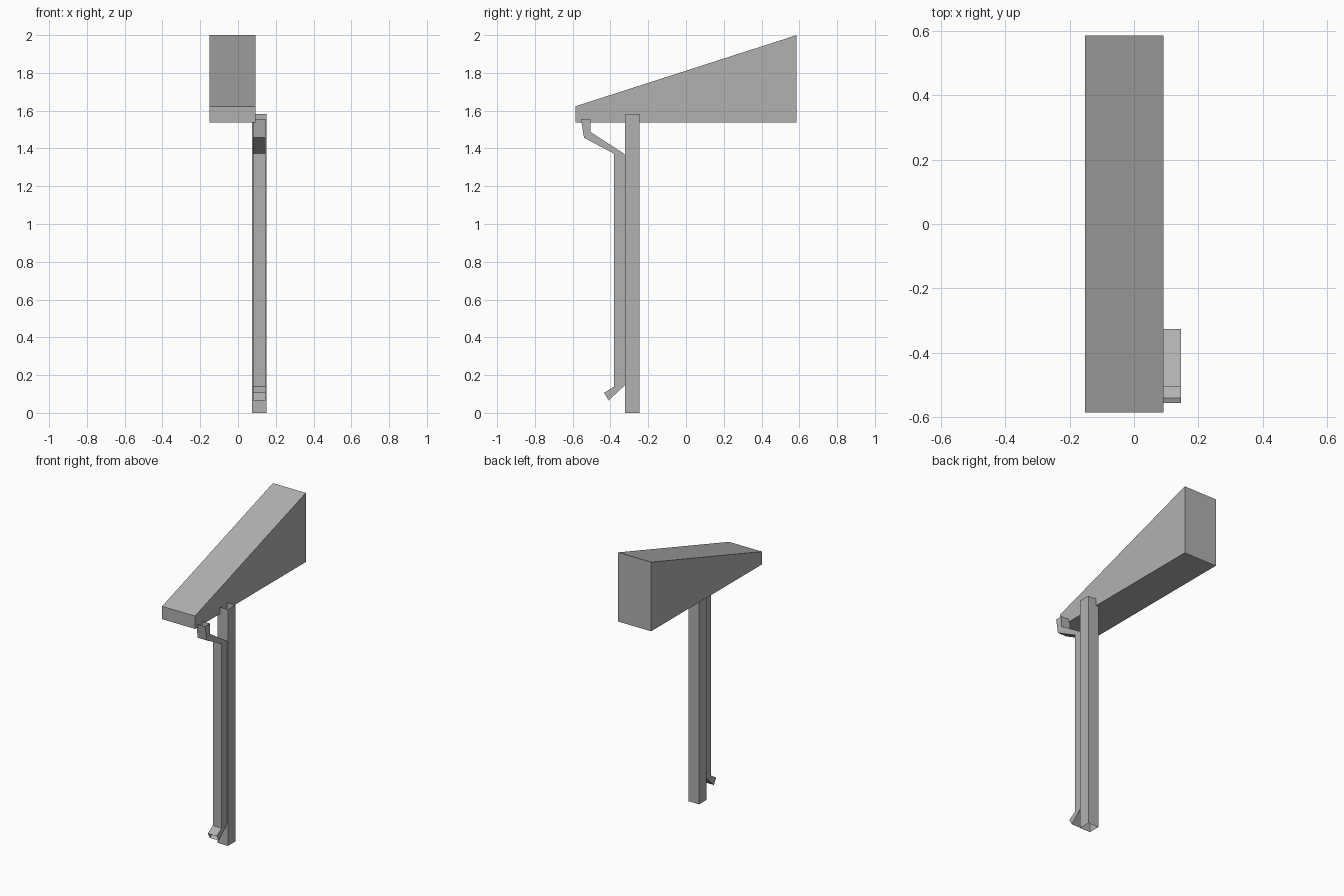
import bpy, bmesh

if "Cube" in bpy.data.objects:
    bpy.data.objects.remove(bpy.data.objects["Cube"])

# Darker grey shared by every part
grey = bpy.data.materials.new("dark_grey")
grey.diffuse_color = (0.44, 0.44, 0.44, 1)
grey.use_nodes = True
grey.node_tree.nodes["Principled BSDF"].inputs["Base Color"].default_value = grey.diffuse_color


def make_object(name, verts, faces):
    mesh = bpy.data.meshes.new(name)
    mesh.from_pydata(verts, [], faces)
    bm = bmesh.new()
    bm.from_mesh(mesh)
    bmesh.ops.recalc_face_normals(bm, faces=bm.faces)
    bm.to_mesh(mesh)
    bm.free()
    mesh.materials.append(grey)
    obj = bpy.data.objects.new(name, mesh)
    bpy.context.collection.objects.link(obj)
    return obj


def extrude_profile(name, profile, x0, x1):
    """Closed solid from a (y, z) outline, extruded along x."""
    n = len(profile)
    verts = [(x, y, z) for x in (x0, x1) for y, z in profile]
    faces = [(i, (i + 1) % n, (i + 1) % n + n, i + n) for i in range(n)]
    faces += [tuple(range(n)), tuple(range(n, 2 * n))]
    return make_object(name, verts, faces)


def open_tube(name, sections, x0, x1):
    """Square tube with open ends; each section is (front, back) in (y, z)."""
    verts = []
    for front, back in sections:
        verts += [(x0, *front), (x1, *front), (x1, *back), (x0, *back)]
    faces = []
    for s in range(len(sections) - 1):
        a, b = 4 * s, 4 * s + 4
        for i in range(4):
            j = (i + 1) % 4
            faces.append((a + i, a + j, b + j, b + i))
    return make_object(name, verts, faces)


# Sloping roof wedge
extrude_profile("roof_wedge",
                [(-0.586, 1.537), (0.586, 1.537), (0.586, 2.0), (-0.586, 1.623)],
                -0.152, 0.092)

# Upright post, open at both ends
open_tube("post", [((-0.324, 0), (-0.246, 0)),
                   ((-0.324, 1.583), (-0.246, 1.583))], 0.075, 0.152)

# Bent downpipe in front of the post, from spout to roof edge
open_tube("downpipe", [((-0.434, 0.106), (-0.409, 0.066)),
                       ((-0.381, 0.139), (-0.326, 0.144)),
                       ((-0.381, 1.372), (-0.326, 1.371)),
                       ((-0.54, 1.457), (-0.505, 1.487)),
                       ((-0.556, 1.557), (-0.505, 1.557))], 0.08, 0.146)
